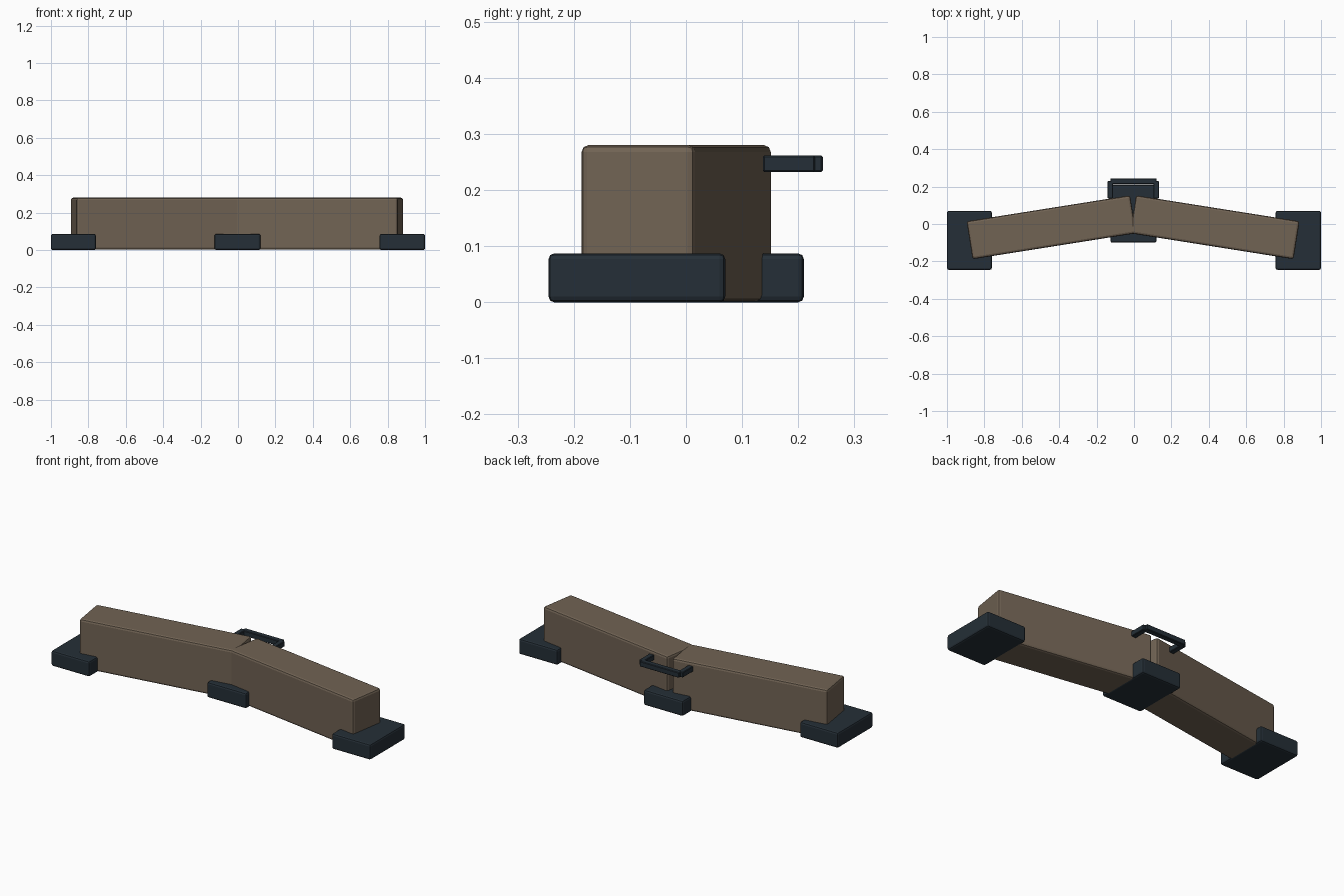
import bpy, math

if "Cube" in bpy.data.objects:
    bpy.data.objects.remove(bpy.data.objects["Cube"])


def material(name, rgb):
    m = bpy.data.materials.new(name)
    m.diffuse_color = (*rgb, 1)
    m.use_nodes = True
    m.node_tree.nodes["Principled BSDF"].inputs["Base Color"].default_value = m.diffuse_color
    return m


tan = material("weathered_tan", (0.165, 0.125, 0.088))
slate = material("dark_slate", (0.018, 0.028, 0.038))


def box(name, lo, hi, mat, bevel, segments=2, angle=0):
    """Bevelled box between two corners, turned about its own vertical axis."""
    centre = [(a + b) / 2 for a, b in zip(lo, hi)]
    bpy.ops.mesh.primitive_cube_add(size=1, location=centre)
    ob = bpy.context.object
    ob.name = name
    ob.scale = [b - a for a, b in zip(lo, hi)]
    bpy.ops.object.transform_apply(location=False, rotation=False, scale=True)
    ob.rotation_euler.z = math.radians(angle)
    ob.data.materials.append(mat)
    mod = ob.modifiers.new("soft_edges", 'BEVEL')
    mod.width = bevel
    mod.segments = segments
    return ob


# Two barrier beams meeting at a shallow angle, open at the back
length, width = 0.885, 0.205
for side, cx, angle in (("left", -0.442, 9), ("right", 0.432, -9)):
    box(side + "_beam",
        (cx - length / 2, -0.0175 - width / 2, 0.002),
        (cx + length / 2, -0.0175 + width / 2, 0.28), tan, 0.012, 2, angle)

# Ground pads under both ends and the joint
box("left_foot", (-1.0, -0.245, 0), (-0.76, 0.07, 0.087), slate, 0.01)
box("right_foot", (0.757, -0.245, 0), (1.0, 0.07, 0.087), slate, 0.01)
box("centre_foot", (-0.126, -0.1, 0), (0.12, 0.21, 0.087), slate, 0.01)

# Carrying handle behind the joint
box("handle_grip", (-0.126, 0.213, 0.232), (0.12, 0.244, 0.262), slate, 0.003, 1)
for side, x in (("left", -0.126), ("right", 0.118)):
    box(side + "_handle_arm", (x - 0.015, 0.137, 0.232),
        (x + 0.015, 0.23, 0.262), slate, 0.003, 1)
